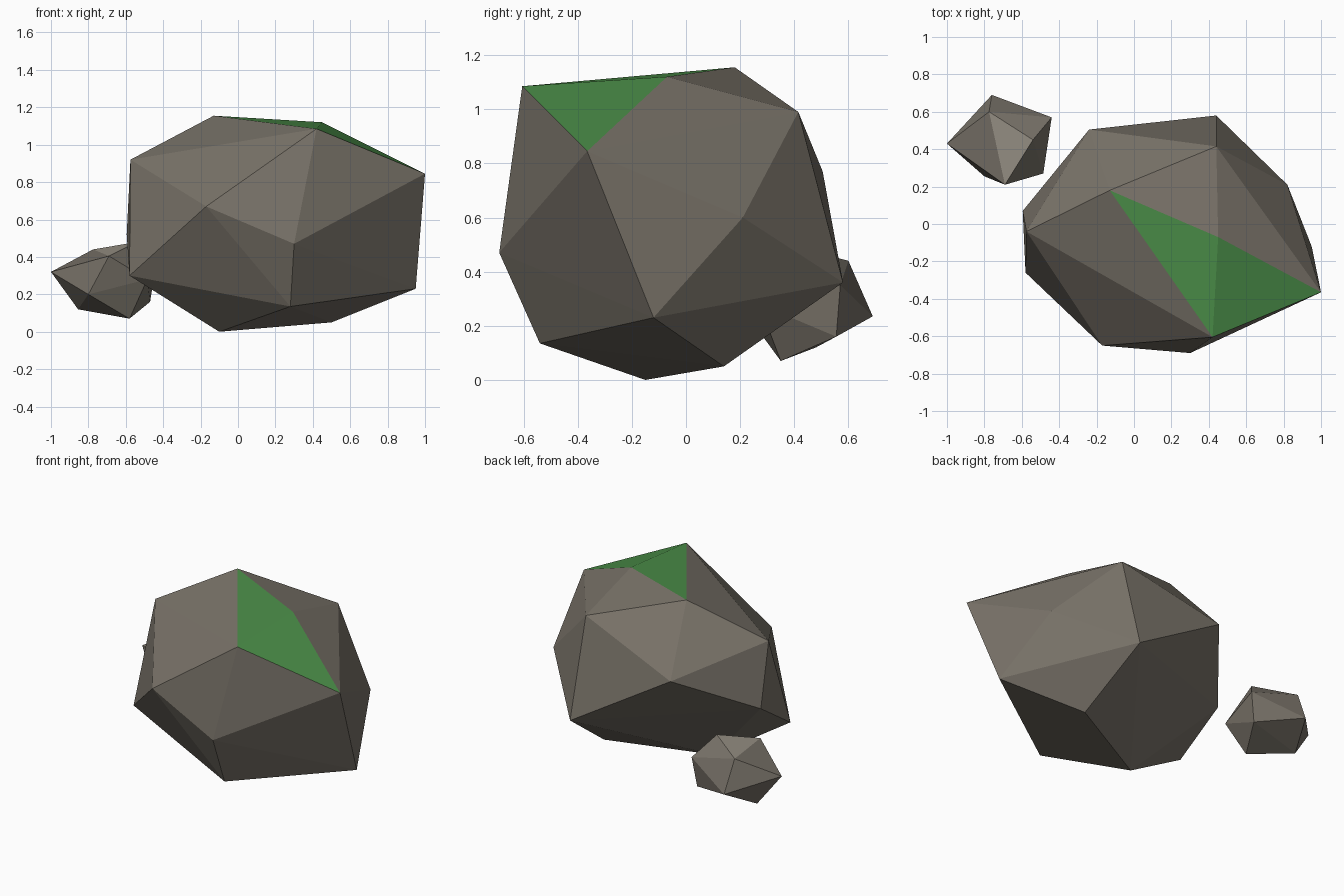
import bpy, bmesh
from mathutils import Vector

if "Cube" in bpy.data.objects:
    bpy.data.objects.remove(bpy.data.objects["Cube"])


def material(name, rgb):
    m = bpy.data.materials.new(name)
    m.diffuse_color = (*rgb, 1.0)
    m.use_nodes = True
    m.node_tree.nodes["Principled BSDF"].inputs["Base Color"].default_value = m.diffuse_color
    return m


STONE = material("stone_grey", (0.19, 0.17, 0.14))
MOSS = material("moss_green", (0.07, 0.27, 0.065))
PALE = material("pale_stone", (0.33, 0.30, 0.25))


def rock(name, corners, accent, patch):
    """Faceted rock: hull of its corners; faces lying wholly on the patch corners get the accent."""
    bm = bmesh.new()
    verts = [bm.verts.new(c) for c in corners]
    bmesh.ops.convex_hull(bm, input=verts)
    bm.normal_update()
    spots = [Vector(corners[i]) for i in patch]
    for f in bm.faces:
        on_patch = all(any((v.co - s).length < 1e-4 for s in spots) for v in f.verts)
        f.material_index = 1 if on_patch and f.normal.z > 0.3 else 0
        f.smooth = False
    mesh = bpy.data.meshes.new(name)
    bm.to_mesh(mesh)
    bm.free()
    mesh.materials.append(STONE)
    mesh.materials.append(accent)
    ob = bpy.data.objects.new(name, mesh)
    bpy.context.collection.objects.link(ob)
    return ob


# Boulder with a mossy top (first four corners bound the moss)
rock("boulder", [
    (-0.13, 0.18, 1.155), (0.42, -0.605, 1.085), (1.0, -0.365, 0.845), (0.45, -0.07, 1.12),
    (0.44, 0.415, 0.99), (-0.575, -0.04, 0.92),                        # shoulder
    (-0.17, -0.65, 0.67), (0.30, -0.69, 0.47), (0.82, 0.21, 0.60),     # waist
    (-0.24, 0.505, 0.77), (-0.595, 0.07, 0.52), (0.44, 0.58, 0.36),
    (0.95, -0.12, 0.23), (-0.58, -0.26, 0.30), (0.28, -0.54, 0.135),   # foot
    (0.50, 0.14, 0.05), (-0.10, -0.15, 0.0),
], MOSS, range(4))

# Small stone behind, with one pale facet on top (first three corners)
rock("small_stone", [
    (-0.775, 0.60, 0.44), (-0.54, 0.45, 0.48), (-0.69, 0.21, 0.405),
    (-1.0, 0.43, 0.32), (-0.44, 0.57, 0.35), (-0.485, 0.27, 0.28),
    (-0.76, 0.69, 0.235), (-0.80, 0.255, 0.20), (-0.47, 0.555, 0.16),
    (-0.855, 0.48, 0.12), (-0.58, 0.35, 0.07),
], PALE, range(3))
